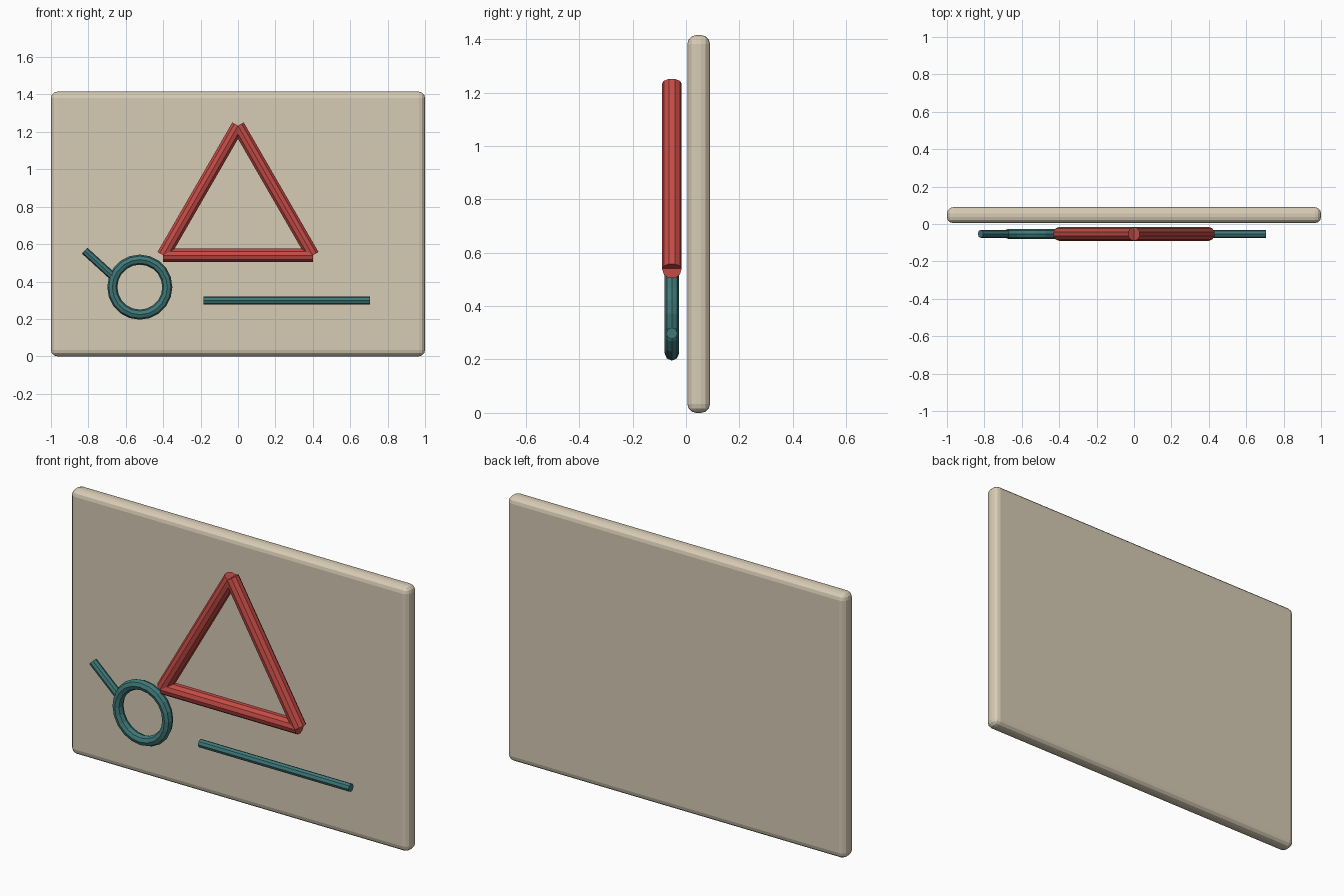
import bpy
from math import pi
from mathutils import Vector

if "Cube" in bpy.data.objects:
    bpy.data.objects.remove(bpy.data.objects["Cube"])


def material(name, rgb):
    m = bpy.data.materials.new(name)
    m.diffuse_color = (*rgb, 1)
    m.use_nodes = True
    m.node_tree.nodes["Principled BSDF"].inputs["Base Color"].default_value = m.diffuse_color
    return m


BEIGE = material("board_beige", (0.68, 0.60, 0.46))
RED = material("triangle_red", (0.55, 0.07, 0.06))
TEAL = material("teal", (0.05, 0.19, 0.19))
FRONT_Y = -0.053


def finish(name, mat):
    ob = bpy.context.object
    ob.name = name
    ob.data.materials.append(mat)
    return ob


def rod(name, start, end, radius, sides, mat):
    """Flat-sided rod between two (x, z) points in front of the board."""
    a = Vector((start[0], FRONT_Y, start[1]))
    b = Vector((end[0], FRONT_Y, end[1]))
    bpy.ops.mesh.primitive_cylinder_add(vertices=sides, radius=radius,
                                        depth=(b - a).length, location=(a + b) / 2)
    ob = finish(name, mat)
    ob.rotation_euler = (0, Vector((0, 0, 1)).angle(b - a) * (1 if b.x > a.x else -1), 0)
    return ob


# Back board with rounded edges
bpy.ops.mesh.primitive_cube_add(size=1, location=(0, 0.0475, 0.7075))
board = finish("board", BEIGE)
board.scale = (2, 0.085, 1.415)
bpy.ops.object.transform_apply(location=False, rotation=False, scale=True)
bevel = board.modifiers.new("rounded_edges", "BEVEL")
bevel.width = 0.033
bevel.segments = 3

# Triangle of three bars
corners = [(-0.4, 0.54), (0, 1.233), (0.4, 0.54)]
for i, label in enumerate(("left", "right", "bottom")):
    rod("triangle_bar_" + label, corners[i], corners[(i + 1) % 3], 0.037, 10, RED)

# Ring with its short handle
bpy.ops.mesh.primitive_torus_add(major_radius=0.147, minor_radius=0.027,
                                 major_segments=20, minor_segments=8,
                                 location=(-0.525, FRONT_Y, 0.37),
                                 rotation=(pi / 2, 0, 0))
finish("ring", TEAL)
rod("ring_handle", (-0.82, 0.565), (-0.67, 0.428), 0.0215, 8, TEAL)

# Straight horizontal rod
rod("straight_rod", (-0.185, 0.298), (0.705, 0.298), 0.0215, 8, TEAL)
